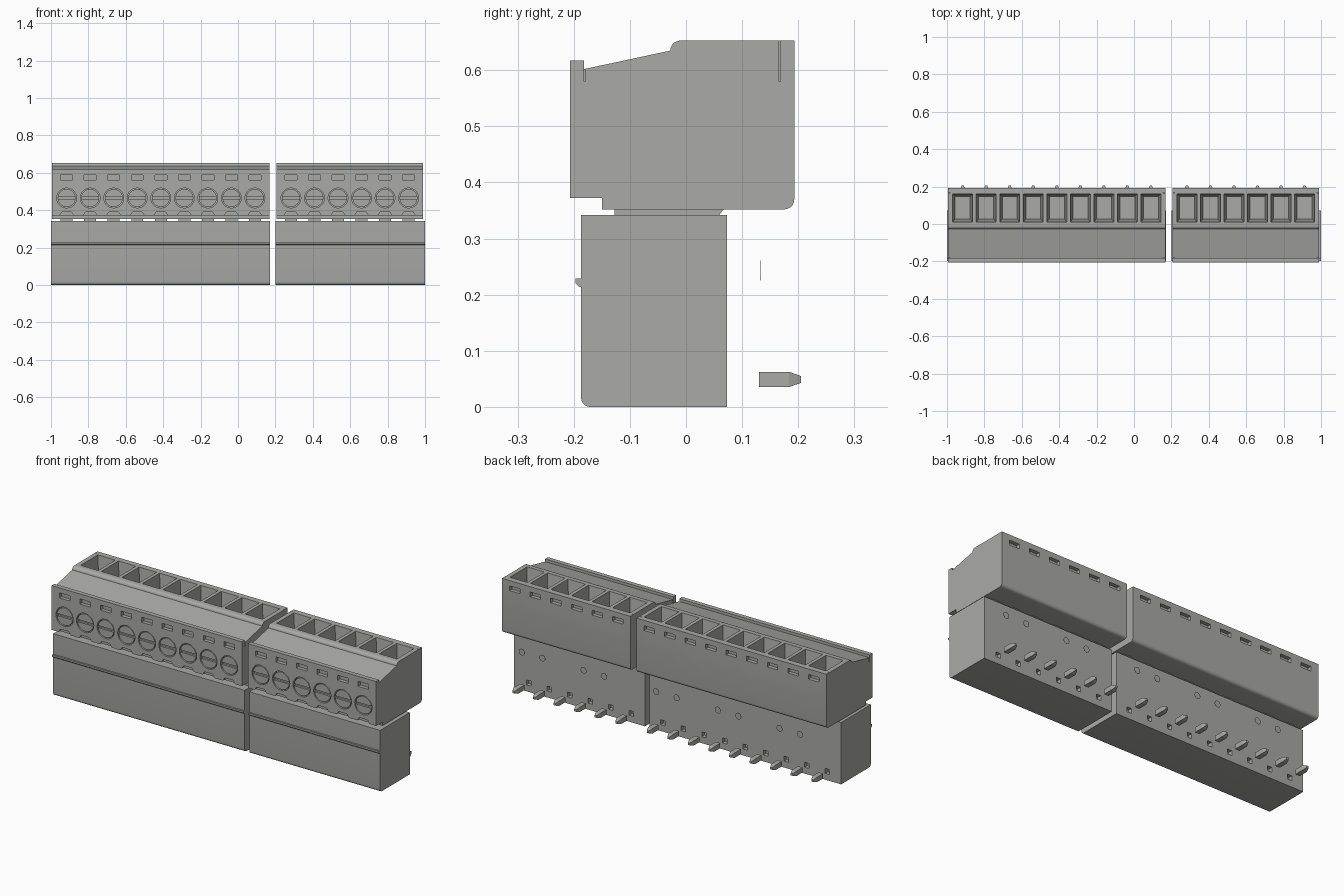
import bpy, bmesh
from math import pi, sin, cos, asin

if "Cube" in bpy.data.objects:
    bpy.data.objects.remove(bpy.data.objects["Cube"])

grey = bpy.data.materials.new("housing grey")
grey.use_nodes = True
grey.diffuse_color = (0.4, 0.4, 0.39, 1)
grey.node_tree.nodes["Principled BSDF"].inputs["Base Color"].default_value = (0.4, 0.4, 0.39, 1)

PITCH = 0.1258


def loft(bm, a, b):
    """Closed solid between two loops of equal length."""
    va = [bm.verts.new(p) for p in a]
    vb = [bm.verts.new(p) for p in b]
    n = len(va)
    faces = [bm.faces.new(va), bm.faces.new(vb)]
    for i in range(n):
        j = (i + 1) % n
        faces.append(bm.faces.new((va[i], va[j], vb[j], vb[i])))
    bmesh.ops.recalc_face_normals(bm, faces=faces)


def prism_x(bm, profile, x0, x1):
    loft(bm, [(x0, y, z) for y, z in profile], [(x1, y, z) for y, z in profile])


def prism_y(bm, profile, y0, y1):
    loft(bm, [(x, y0, z) for x, z in profile], [(x, y1, z) for x, z in profile])


def rect(u, v, w, h):
    return [(u - w / 2, v - h / 2), (u + w / 2, v - h / 2),
            (u + w / 2, v + h / 2), (u - w / 2, v + h / 2)]


def arc(u, v, r, a0, a1, n):
    return [(u + r * cos(a0 + (a1 - a0) * i / n), v + r * sin(a0 + (a1 - a0) * i / n))
            for i in range(n + 1)]


def circle(u, v, r, n=28):
    return arc(u, v, r, 0, 2 * pi, n)[:-1]


def make(name, bm):
    me = bpy.data.meshes.new(name)
    bm.to_mesh(me)
    bm.free()
    me.materials.append(grey)
    ob = bpy.data.objects.new(name, me)
    bpy.context.collection.objects.link(ob)
    return ob


def carve(ob, bm):
    """Cut the solids in bm out of ob and keep the result."""
    cutter = make("cutter", bm)
    cutter.hide_render = True
    mod = ob.modifiers.new("cut", 'BOOLEAN')
    mod.operation, mod.solver, mod.object = 'DIFFERENCE', 'EXACT', cutter
    dg = bpy.context.evaluated_depsgraph_get()
    me = bpy.data.meshes.new_from_object(ob.evaluated_get(dg))
    ob.modifiers.clear()
    ob.data = me
    bpy.data.objects.remove(cutter)


def smooth(ob):
    bpy.ops.object.select_all(action='DESELECT')
    ob.select_set(True)
    bpy.context.view_layer.objects.active = ob
    bpy.ops.object.shade_smooth_by_angle(angle=0.5)


# Side outlines as (y, z)
PLUG = ([(-0.207, 0.372), (-0.207, 0.617), (-0.182, 0.617), (-0.182, 0.602), (-0.028, 0.635)]
        + arc(-0.01, 0.635, 0.018, pi, pi / 2, 5)[1:] + [(0.193, 0.653)]
        + arc(0.175, 0.37, 0.018, 0, -pi / 2, 5) + [(-0.15, 0.352), (-0.15, 0.372)])
HEADER = ([(-0.187, 0.342), (0.073, 0.342), (0.073, 0.0)]
          + arc(-0.171, 0.016, 0.016, -pi / 2, -pi, 5))
RIB = [(-0.18, 0.212), (-0.19, 0.214), (-0.197, 0.22), (-0.197, 0.229), (-0.18, 0.229)]
NECK = [(-0.127, 0.338), (0.056, 0.338), (0.07, 0.356), (-0.127, 0.356)]


def connector(side, plug_x, header_x, first, count):
    poles = [first + PITCH * i for i in range(count)]

    # Screw plug housing
    bm = bmesh.new()
    prism_x(bm, PLUG, *plug_x)
    plug = make(side + "_plug_housing", bm)
    cut = bmesh.new()
    for x in poles:
        # tapered wire funnel
        loft(cut, [(u, v, 0.66) for u, v in rect(x, 0.085, 0.108, 0.152)],
             [(u, v, 0.52) for u, v in rect(x, 0.088, 0.08, 0.12)])
        # screw hole, front window, rear window
        prism_y(cut, circle(x, 0.465, 0.053), -0.23, -0.185)
        prism_y(cut, rect(x, 0.575, 0.064, 0.028), -0.23, -0.187)
        prism_y(cut, rect(x, 0.61, 0.064, 0.026), 0.172, 0.22)
        # scalloped lower edge
        prism_y(cut, [(x - 0.045, 0.36), (x + 0.045, 0.36),
                      (x + 0.025, 0.39), (x - 0.025, 0.39)], -0.23, -0.195)
    for x in plug_x:
        # thin slits in the end faces
        prism_x(cut, rect(0.167, 0.62, 0.002, 0.08), x - 0.012, x + 0.012)
        prism_x(cut, rect(-0.181, 0.595, 0.002, 0.03), x - 0.012, x + 0.012)
    carve(plug, cut)
    smooth(plug)

    # Slotted clamp screws: a low disc with two raised halves
    bm = bmesh.new()
    r, gap = 0.048, 0.006
    a = asin(gap / r)
    for x in poles:
        prism_y(bm, circle(x, 0.465, r), -0.194, -0.18)
        for turn in (0, pi):
            prism_y(bm, arc(x, 0.465, r, turn + a, turn + pi - a, 16), -0.205, -0.194)
    smooth(make(side + "_clamp_screws", bm))

    # Pin header body with sockets at the back
    bm = bmesh.new()
    prism_x(bm, HEADER, *header_x)
    header = make(side + "_header_body", bm)
    cut = bmesh.new()
    for x in poles:
        prism_y(cut, rect(x, 0.049, 0.027, 0.027), 0.05, 0.09)
    carve(header, cut)
    smooth(header)

    # Latch rib along the front
    bm = bmesh.new()
    prism_x(bm, RIB, *header_x)
    make(side + "_latch_rib", bm)

    # Necks joining plug and header
    bm = bmesh.new()
    for x in poles:
        prism_x(bm, NECK, x - 0.032, x + 0.032)
    make(side + "_plug_necks", bm)

    # Solder pins with tapered tips
    bm = bmesh.new()
    for x in poles:
        prism_y(bm, rect(x, 0.049, 0.027, 0.027), 0.13, 0.184)
        loft(bm, [(u, 0.184, v) for u, v in rect(x, 0.049, 0.027, 0.027)],
             [(u, 0.205, v) for u, v in rect(x, 0.049, 0.012, 0.012)])
    make(side + "_solder_pins", bm)

    # Thin round marks behind the header, two of every three poles
    bm = bmesh.new()
    for i, x in enumerate(reversed(poles)):
        if i % 3 < 2:
            prism_y(bm, circle(x, 0.243, 0.018, 20), 0.1315, 0.1325)
    make(side + "_round_marks", bm)


connector("right", (-0.995, 0.168), (-1.0, 0.172), -0.916, 9)
connector("left", (0.205, 0.99), (0.2, 1.0), 0.283, 6)
